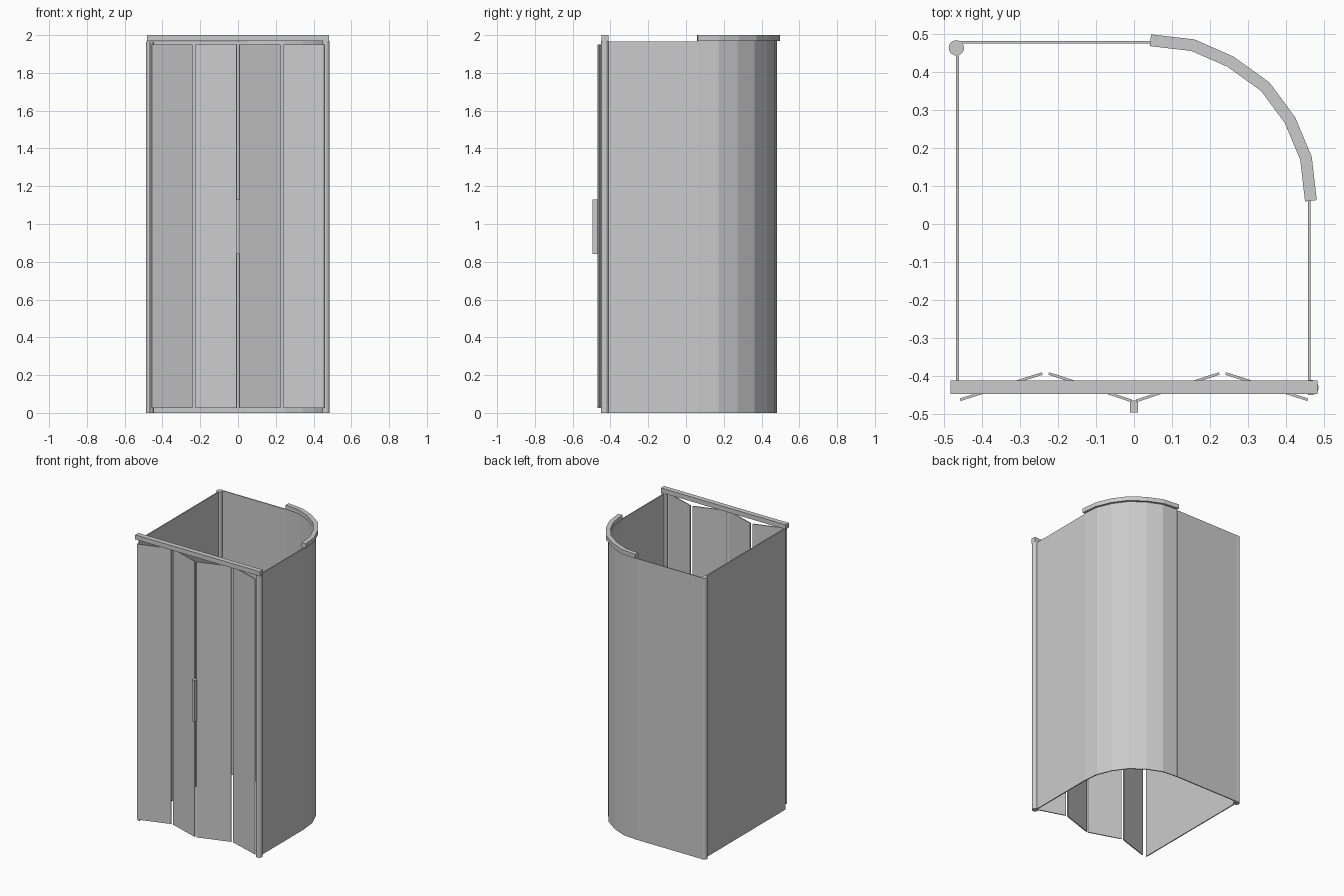
import bpy, bmesh
from mathutils import Vector

if "Cube" in bpy.data.objects:
    bpy.data.objects.remove(bpy.data.objects["Cube"])


def wall(name, path, width, z0, z1):
    """Extrude a mitred ribbon that follows an open path in plan."""
    pts = [Vector(p) for p in path]
    left, right = [], []
    for i, p in enumerate(pts):
        dirs = []
        if i > 0:
            dirs.append((p - pts[i - 1]).normalized())
        if i < len(pts) - 1:
            dirs.append((pts[i + 1] - p).normalized())
        t = sum(dirs, Vector((0, 0))).normalized()
        n = Vector((-t.y, t.x)) * (width / 2 / t.dot(dirs[0]))
        left.append(p + n)
        right.append(p - n)
    bm = bmesh.new()
    rings = [[bm.verts.new((a.x, a.y, z0)), bm.verts.new((b.x, b.y, z0)),
              bm.verts.new((b.x, b.y, z1)), bm.verts.new((a.x, a.y, z1))]
             for a, b in zip(left, right)]
    for r, s in zip(rings, rings[1:]):
        for k in range(4):
            m = (k + 1) % 4
            bm.faces.new((r[k], r[m], s[m], s[k]))
    bm.faces.new(rings[0])
    bm.faces.new(rings[-1][::-1])
    bmesh.ops.recalc_face_normals(bm, faces=bm.faces)
    me = bpy.data.meshes.new(name)
    bm.to_mesh(me)
    bm.free()
    ob = bpy.data.objects.new(name, me)
    bpy.context.collection.objects.link(ob)
    return ob


def post(name, x, y, r, h):
    bpy.ops.mesh.primitive_cylinder_add(vertices=24, radius=r, depth=h,
                                        location=(x, y, h / 2))
    ob = bpy.context.object
    ob.name = name
    bpy.ops.object.shade_smooth_by_angle()


GLASS, GLASS_TOP, TOP = 0.007, 1.965, 2.0

# Faceted rounded corner: plan centreline shared by the wall and its rail
arc = [(0.043, 0.483), (0.155, 0.47), (0.253, 0.427), (0.345, 0.361),
       (0.41, 0.273), (0.452, 0.173), (0.465, 0.061)]
inner_arc = [(0.043, 0.478)] + [(x - 0.002, y - 0.002) for x, y in arc[1:-1]] + [(0.461, 0.061)]
wall("curved_wall", inner_arc, GLASS, 0, GLASS_TOP + 0.005)
wall("curved_top_rail", arc, 0.031, 1.97, TOP)

# Flat fixed walls
wall("back_wall", [(-0.462, 0.478), (0.043, 0.478)], GLASS, 0, GLASS_TOP)
wall("left_wall", [(-0.464, 0.462), (-0.464, -0.43)], GLASS, 0, GLASS_TOP)
wall("right_wall", [(0.461, 0.061), (0.461, -0.43)], GLASS, 0, GLASS_TOP)

# Corner posts
post("back_left_post", -0.467, 0.463, 0.02, GLASS_TOP)
post("front_right_post", 0.465, -0.43, 0.02, 1.97)

# Straight rail over the door
wall("front_top_rail", [(-0.482, -0.429), (0.482, -0.429)], 0.035, 1.968, TOP)

# Bifold door leaves, mirrored about the centre
for side, s in (("left", -1), ("right", 1)):
    wall(side + "_outer_door_leaf", [(s * 0.457, -0.462), (s * 0.241, -0.393)], GLASS, 0.025, 1.95)
    wall(side + "_inner_door_leaf", [(s * 0.224, -0.393), (s * 0.006, -0.465)], GLASS, 0.025, 1.95)

# Door handle
wall("door_handle", [(-0.01, -0.48), (0.01, -0.48)], 0.031, 0.84, 1.13)
